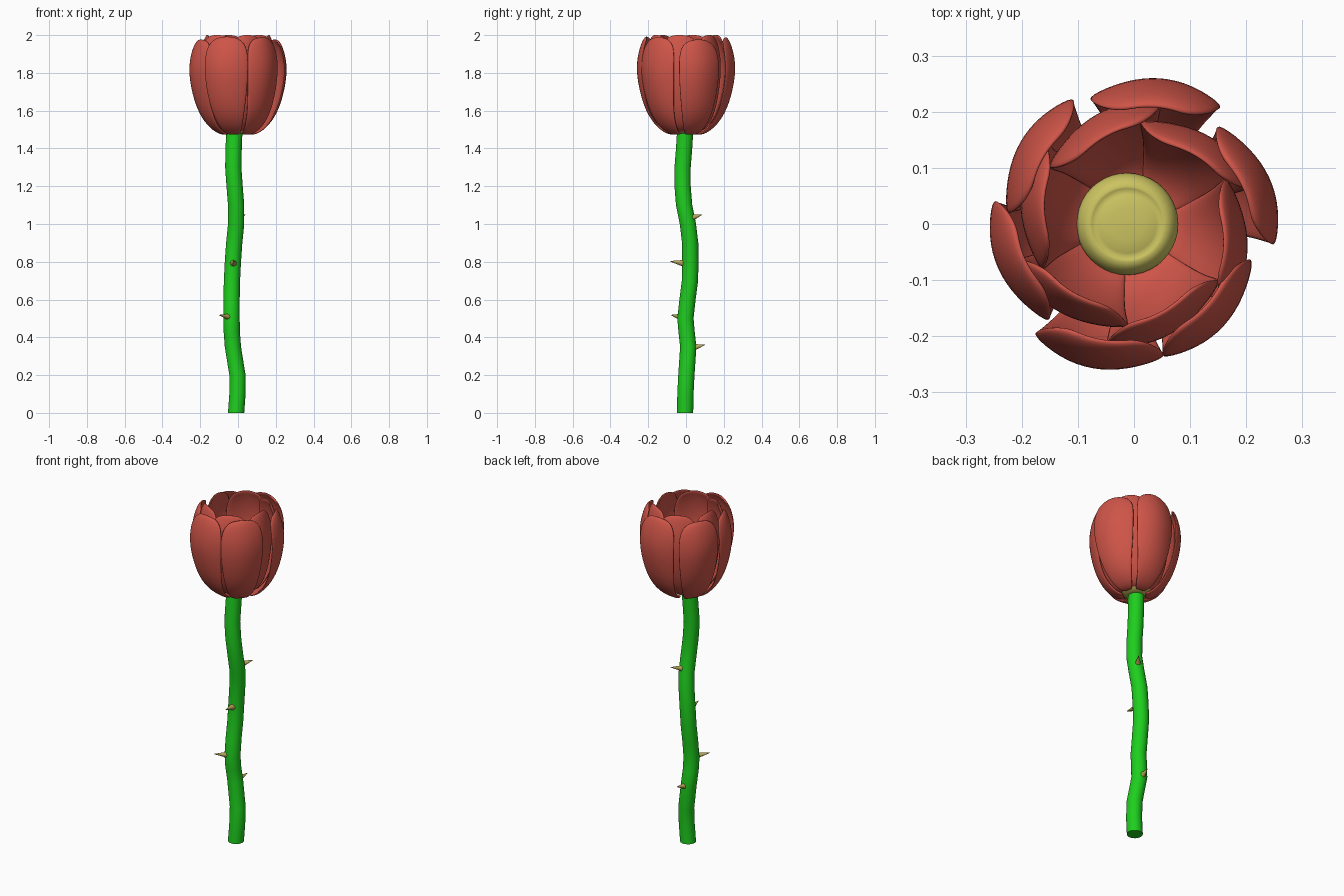
import bpy, bmesh, math
from mathutils import Vector, Matrix

if "Cube" in bpy.data.objects:
    bpy.data.objects.remove(bpy.data.objects["Cube"])


def material(name, rgb):
    m = bpy.data.materials.new(name)
    m.diffuse_color = (*rgb, 1)
    m.use_nodes = True
    m.node_tree.nodes["Principled BSDF"].inputs["Base Color"].default_value = m.diffuse_color
    return m


RED = material("petal_red", (0.62, 0.09, 0.065))
GREEN = material("stem_green", (0.013, 0.62, 0.013))
YELLOW = material("centre_yellow", (0.60, 0.55, 0.12))
OLIVE = material("thorn_olive", (0.48, 0.40, 0.10))


def finish(name, bm, mat, angle=180):
    bmesh.ops.recalc_face_normals(bm, faces=bm.faces)
    me = bpy.data.meshes.new(name)
    bm.to_mesh(me)
    bm.free()
    ob = bpy.data.objects.new(name, me)
    bpy.context.collection.objects.link(ob)
    me.materials.append(mat)
    bpy.ops.object.select_all(action='DESELECT')
    ob.select_set(True)
    bpy.context.view_layer.objects.active = ob
    bpy.ops.object.shade_smooth_by_angle(angle=math.radians(angle))
    return ob


def loft(name, rings, mat, sides=24, angle=50):
    """Skin horizontal rings given as (x, y, z, radius) and cap both ends."""
    bm = bmesh.new()
    loops = []
    for x, y, z, r in rings:
        loops.append([bm.verts.new((x + r * math.cos(2 * math.pi * i / sides),
                                    y + r * math.sin(2 * math.pi * i / sides), z))
                      for i in range(sides)])
    for a, b in zip(loops, loops[1:]):
        for i in range(sides):
            j = (i + 1) % sides
            bm.faces.new((a[i], a[j], b[j], b[i]))
    bm.faces.new(loops[0])
    bm.faces.new(loops[-1])
    return finish(name, bm, mat, angle)


# wavy stem
path = [(-.010, -.005, 0), (-.003, -.003, .1), (-.003, .002, .2), (-.027, .012, .35),
        (-.033, .003, .43), (-.034, -.003, .5), (-.034, .008, .6), (-.032, .021, .7),
        (-.027, .023, .8), (-.020, .022, .9), (-.010, .010, 1.0), (-.010, -.010, 1.1),
        (-.018, -.018, 1.2), (-.025, -.018, 1.3), (-.023, -.010, 1.4), (-.019, -.004, 1.5)]
loft("stem", [(x, y, z, .043) for x, y, z in path], GREEN)

# thorns: (base, tip)
thorns = [((-.01, .02, 1.03), (.04, .085, 1.05)), ((-.025, .0, .79), (-.022, -.085, .803)),
          ((-.035, -.015, .505), (-.10, -.08, .518)), ((-.025, .03, .345), (-.01, .10, .36))]
for i, (base, tip) in enumerate(thorns):
    base, tip = Vector(base), Vector(tip)
    d = tip - base
    bm = bmesh.new()
    rot = d.to_track_quat('Z', 'Y').to_matrix().to_4x4()
    bmesh.ops.create_cone(bm, cap_ends=True, segments=12, radius1=.021, radius2=.001,
                          depth=d.length, matrix=Matrix.Translation((base + tip) / 2) @ rot)
    finish(f"thorn_{i + 1}", bm, OLIVE, 50)

# flower centre, a flattened button with a shallow groove
button = [(.04, 1.478), (.07, 1.486), (.086, 1.502), (.091, 1.52), (.087, 1.537), (.078, 1.549),
          (.068, 1.555), (.063, 1.554), (.058, 1.551), (.052, 1.554), (.03, 1.557), (.003, 1.558)]
loft("flower_centre", [(-.012, 0, z, r) for r, z in button], YELLOW, 40, 60)

# petals: (distance out, height, half width) from base to tip
outer = [(.06, 1.478, .025), (.10, 1.482, .044), (.16, 1.53, .070), (.21, 1.61, .093),
         (.242, 1.72, .112), (.256, 1.82, .119), (.246, 1.90, .116), (.225, 1.965, .096),
         (.205, 1.99, .060)]
inner = [(.05, 1.495, .030), (.085, 1.498, .048), (.13, 1.54, .074), (.17, 1.62, .096),
         (.195, 1.72, .111), (.207, 1.82, .116), (.200, 1.90, .112), (.182, 1.97, .094),
         (.165, 2.003, .060)]


def petal(name, profile, deg, twist, bend, lift=0, scale=1):
    bm = bmesh.new()
    grid = []
    for k, (r, z, w) in enumerate(profile):
        row = []
        for u in (-1, -.5, 0, .5, 1):
            t = u * w
            out = r * scale - t * t / (2 * bend) + twist * t * min(1, k / 4)
            drop = .012 * u * u if k > 6 else 0
            row.append(bm.verts.new((out, -t, z - drop + lift * k / 8)))
        grid.append(row)
    for a, b in zip(grid, grid[1:]):
        for i in range(4):
            bm.faces.new((a[i], a[i + 1], b[i + 1], b[i]))
    bmesh.ops.rotate(bm, verts=bm.verts, matrix=Matrix.Rotation(math.radians(deg), 3, 'Z'))
    ob = finish(name, bm, RED)
    s = ob.modifiers.new("thickness", 'SOLIDIFY')
    s.thickness, s.offset = .013, 0
    s = ob.modifiers.new("rounding", 'SUBSURF')
    s.levels = s.render_levels = 2


# (angle, tip lift, size) of each outer petal
outer_ring = [(80, 0, 1.035), (19, -.012, 1), (-49, 0, .95),
              (-106, .003, 1.05), (198, -.012, 1), (144, -.008, .98)]
for i, (deg, lift, scale) in enumerate(outer_ring):
    petal(f"outer_petal_{i + 1}", outer, deg, .11, .16, lift, scale)
for i in range(6):
    petal(f"inner_petal_{i + 1}", inner, 48 + 60 * i, .2, .16)
